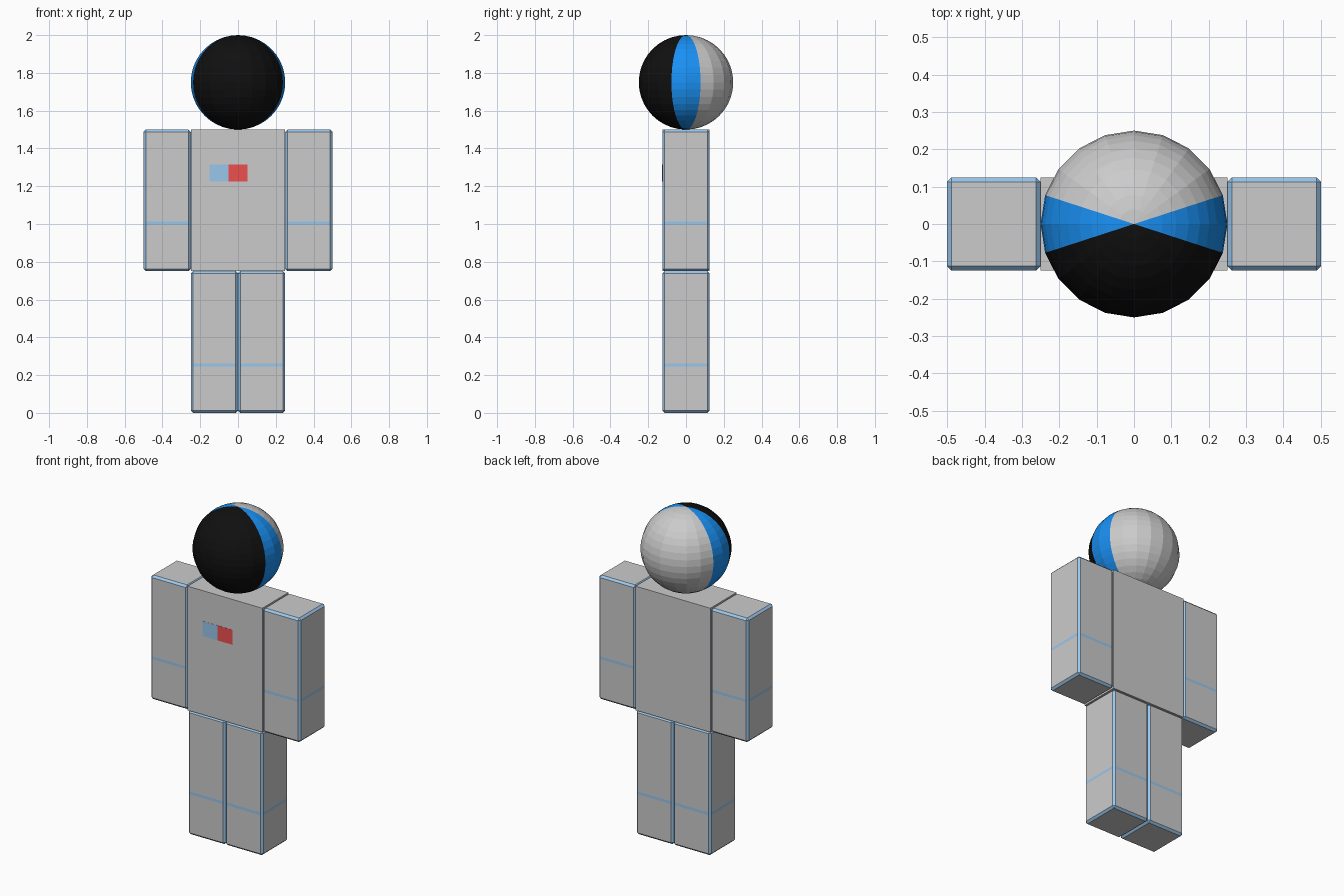
import bpy, bmesh, math
from mathutils import Matrix, Vector

if "Cube" in bpy.data.objects:
    bpy.data.objects.remove(bpy.data.objects["Cube"])


def material(name, rgb):
    m = bpy.data.materials.new(name)
    m.diffuse_color = (*rgb, 1)
    m.use_nodes = True
    m.node_tree.nodes["Principled BSDF"].inputs["Base Color"].default_value = m.diffuse_color
    return m


GREY = material("grey", (0.8, 0.8, 0.8))
TRIM = material("pale_blue", (0.32, 0.57, 0.84))
BLUE = material("bright_blue", (0.01, 0.28, 0.9))
BLACK = material("visor_black", (0.005, 0.005, 0.005))
RED = material("red", (0.85, 0.08, 0.08))


def add_object(name, mesh, location=(0, 0, 0)):
    ob = bpy.data.objects.new(name, mesh)
    ob.location = location
    bpy.context.collection.objects.link(ob)
    return ob


def to_mesh(bm, name, materials):
    mesh = bpy.data.meshes.new(name)
    for m in materials:
        mesh.materials.append(m)
    bm.to_mesh(mesh)
    bm.free()
    return mesh


def box(size, center):
    bm = bmesh.new()
    bmesh.ops.create_cube(bm, size=1, matrix=Matrix.Translation(center) @ Matrix.Diagonal((*size, 1)))
    return bm


# Limb shared by arms and legs: coloured chamfers and a flush coloured band
BAND = (0.246, 0.262)
bm = box((0.25, 0.25, 0.75), (0, 0, 0.375))
bmesh.ops.bevel(bm, geom=bm.edges[:], offset=0.012, offset_type='OFFSET',
                segments=1, profile=0.5, affect='EDGES', material=1)
for z in BAND:
    bmesh.ops.bisect_plane(bm, geom=bm.verts[:] + bm.edges[:] + bm.faces[:],
                           plane_co=Vector((0, 0, z)), plane_no=Vector((0, 0, 1)))
for f in bm.faces:
    if BAND[0] < f.calc_center_median().z < BAND[1]:
        f.material_index = 1
limb = to_mesh(bm, "limb", [GREY, TRIM])

for side, label in ((-1, "left"), (1, "right")):
    add_object(label + "_leg", limb, (side * 0.125, 0, 0))
    add_object(label + "_arm", limb, (side * 0.375, 0, 0.75))

# Torso
add_object("torso", to_mesh(box((0.5, 0.25, 0.75), (0, 0, 1.125)), "torso", [GREY]))

# Two chest patches
for name, x, mat in (("blue_chest_patch", -0.1, TRIM), ("red_chest_patch", 0, RED)):
    add_object(name, to_mesh(box((0.1, 0.002, 0.09), (x, -0.125, 1.271)), name, [mat]))

# Faceted helmet: grey back, blue side wedges, black visor
bm = bmesh.new()
bmesh.ops.create_uvsphere(bm, u_segments=20, v_segments=20, radius=0.25)
for f in bm.faces:
    c = f.calc_center_median()
    if abs(c.y) < abs(c.x) * math.tan(math.radians(18)):
        f.material_index = 1
    elif c.y < 0:
        f.material_index = 2
add_object("helmet", to_mesh(bm, "helmet", [GREY, BLUE, BLACK]), (0, 0, 1.75))
